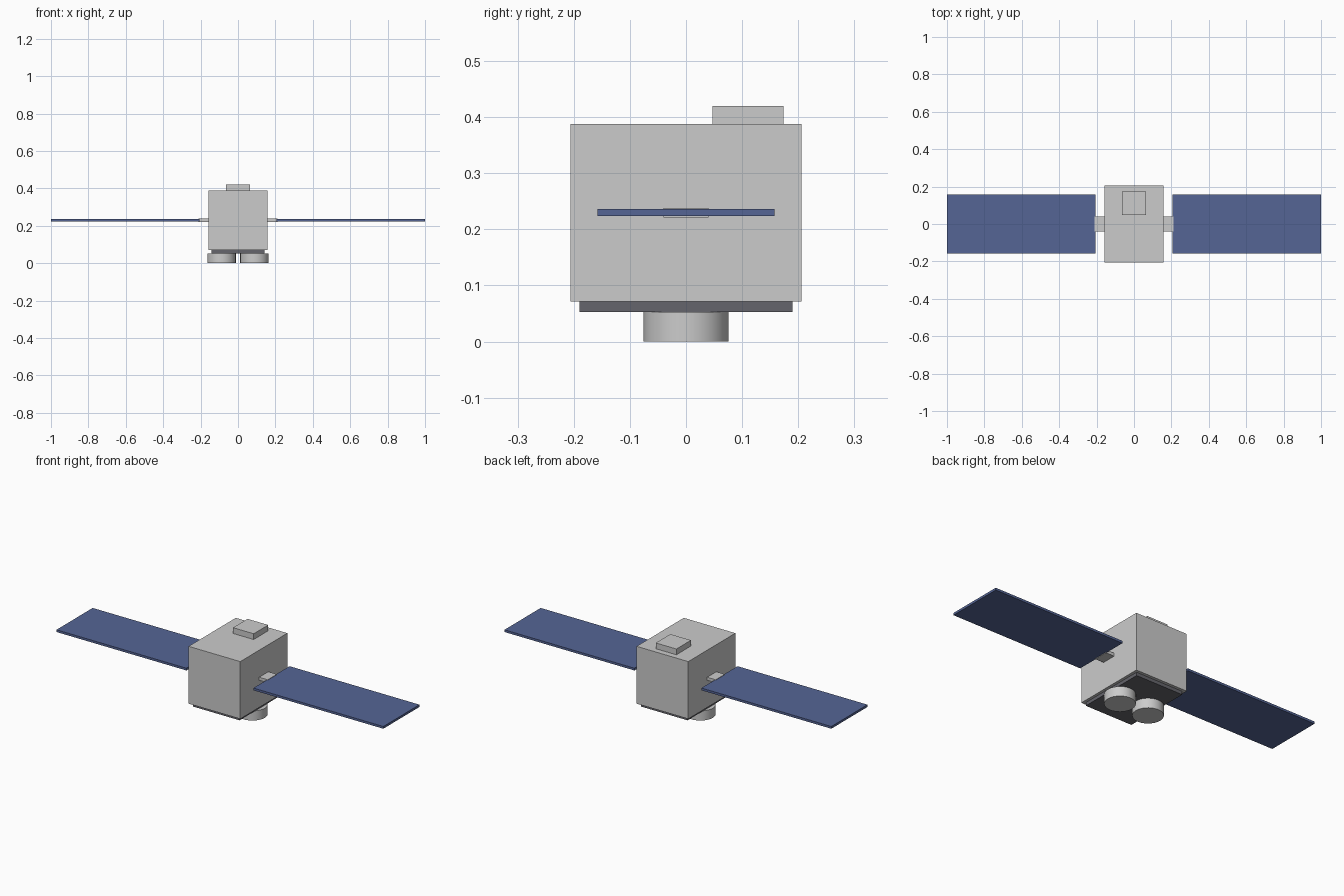
import bpy, math

if "Cube" in bpy.data.objects:
    bpy.data.objects.remove(bpy.data.objects["Cube"])


def material(name, rgb):
    m = bpy.data.materials.new(name)
    m.diffuse_color = (*rgb, 1)
    m.use_nodes = True
    m.node_tree.nodes["Principled BSDF"].inputs["Base Color"].default_value = m.diffuse_color
    return m


def box(name, lo, hi, mat=None):
    """Axis-aligned box between two corners."""
    centre = [(a + b) / 2 for a, b in zip(lo, hi)]
    bpy.ops.mesh.primitive_cube_add(size=1, location=centre)
    ob = bpy.context.object
    ob.name = name
    ob.scale = [b - a for a, b in zip(lo, hi)]
    bpy.ops.object.transform_apply(location=False, rotation=False, scale=True)
    if mat:
        ob.data.materials.append(mat)
    return ob


blue = material("solar_blue", (0.09, 0.13, 0.30))
dark = material("dark_grey", (0.13, 0.13, 0.15))

# Main body with thin rear cover
box("body", (-0.158, -0.206, 0.071), (0.158, 0.198, 0.388))
box("rear_cover", (-0.158, 0.198, 0.071), (0.158, 0.206, 0.388))

# Instrument box on the roof, dark mounting plate underneath
box("roof_unit", (-0.063, 0.047, 0.388), (0.063, 0.174, 0.42))
box("base_plate", (-0.143, -0.19, 0.053), (0.143, 0.19, 0.071), dark)

for side, s in (("left", -1), ("right", 1)):
    def mirrored_box(name, x0, x1, y, z0, z1, mat=None):
        xs = sorted((s * x0, s * x1))
        return box(f"{side}_{name}", (xs[0], -y, z0), (xs[1], y, z1), mat)

    # Hinge and solar panel
    mirrored_box("hinge", 0.155, 0.21, 0.04, 0.221, 0.238)
    mirrored_box("solar_panel", 0.205, 1.0, 0.158, 0.2235, 0.236, blue)

    # Round sensor below
    bpy.ops.mesh.primitive_cylinder_add(vertices=48, radius=0.076, depth=0.053,
                                        location=(s * 0.088, 0, 0.0265))
    bpy.context.object.name = f"{side}_sensor"
    bpy.ops.object.shade_smooth_by_angle(angle=math.radians(30))
